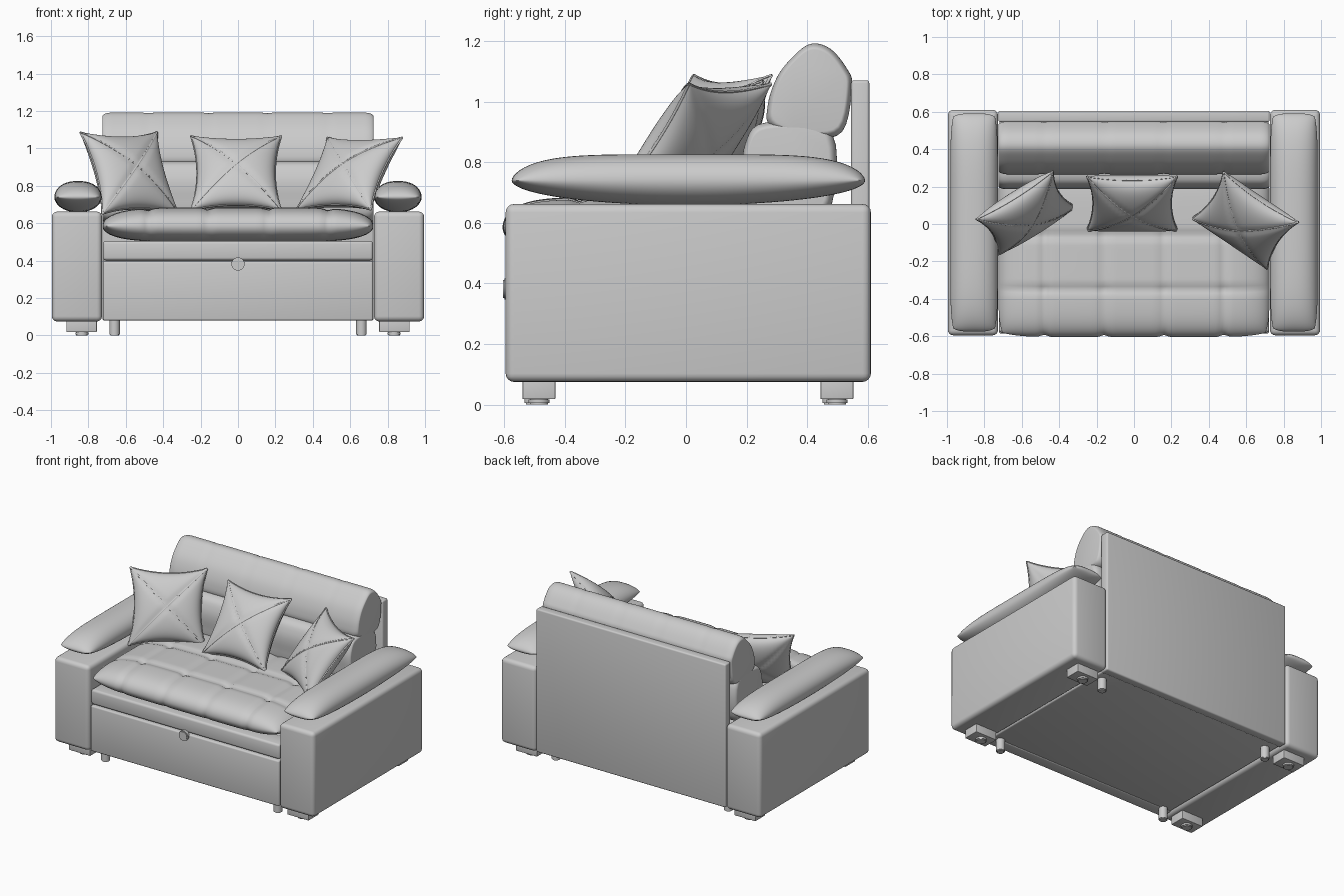
import bpy, bmesh, math
from mathutils import Matrix, Vector

cube = bpy.data.objects.get("Cube")
if cube:
    bpy.data.objects.remove(cube)

# One upholstery colour for everything
mat = bpy.data.materials.new("grey_upholstery")
mat.use_nodes = True
GREY = (0.6, 0.6, 0.6, 1)
mat.diffuse_color = GREY
mat.node_tree.nodes["Principled BSDF"].inputs["Base Color"].default_value = GREY

SEAMS = (-0.48, -0.16, 0.16, 0.48)


def finish(obj, angle=40):
    obj.data.materials.clear()
    obj.data.materials.append(mat)
    bpy.ops.object.select_all(action='DESELECT')
    obj.select_set(True)
    bpy.context.view_layer.objects.active = obj
    bpy.ops.object.shade_smooth_by_angle(angle=math.radians(angle))
    return obj


def from_bmesh(name, bm, angle=40):
    bmesh.ops.recalc_face_normals(bm, faces=bm.faces)
    mesh = bpy.data.meshes.new(name)
    bm.to_mesh(mesh)
    bm.free()
    obj = bpy.data.objects.new(name, mesh)
    bpy.context.collection.objects.link(obj)
    return finish(obj, angle)


def box(name, x, y, z, bevel=0.01, segments=3):
    """Rounded box from (min, max) extents."""
    bm = bmesh.new()
    bmesh.ops.create_cube(bm, size=1)
    for v in bm.verts:
        v.co = [(lo + hi) / 2 + c * (hi - lo) for c, (lo, hi) in zip(v.co, (x, y, z))]
    if bevel:
        bmesh.ops.bevel(bm, geom=bm.edges[:], offset=bevel, segments=segments,
                        profile=0.5, affect='EDGES')
    return from_bmesh(name, bm)


def cylinder(name, centre, radius, depth, axis='Z', bevel=0.005):
    bm = bmesh.new()
    bmesh.ops.create_cone(bm, cap_ends=True, segments=24, radius1=radius,
                          radius2=radius, depth=depth)
    rims = [e for e in bm.edges if abs(e.verts[0].co.z - e.verts[1].co.z) < 1e-5]
    bmesh.ops.bevel(bm, geom=rims, offset=bevel, segments=2, affect='EDGES')
    turn = Matrix.Rotation(math.pi / 2, 4, 'X') if axis == 'Y' else Matrix()
    bm.transform(Matrix.Translation(centre) @ turn)
    return from_bmesh(name, bm)


def puff(name, shape, n, m, matrix):
    """Stuffed cushion: shape(u, v, side) gives a point; both sides share a rim."""
    bm = bmesh.new()
    for side in (1, -1):
        grid = [[bm.verts.new(shape(math.sin(math.pi * (i / n - 0.5)),
                                    math.sin(math.pi * (j / m - 0.5)), side))
                 for j in range(m + 1)] for i in range(n + 1)]
        for i in range(n):
            for j in range(m):
                bm.faces.new((grid[i][j], grid[i + 1][j], grid[i + 1][j + 1], grid[i][j + 1]))
    bmesh.ops.remove_doubles(bm, verts=bm.verts[:], dist=1e-5)
    bm.transform(matrix)
    return from_bmesh(name, bm, 70)


def swell(u, v, p, q):
    return (max(0, 1 - abs(u) ** p) * max(0, 1 - abs(v) ** p)) ** q


def groove(x, lines, width):
    return max(math.exp(-((x - s) / width) ** 2) for s in lines)


def smooth_loop(points, steps=5):
    """Closed Catmull-Rom loop through a few profile points."""
    out, n = [], len(points)
    for i in range(n):
        a, b, c, d = (Vector(points[(i + k) % n]) for k in (-1, 0, 1, 2))
        for s in range(steps):
            t = s / steps
            out.append(0.5 * (2 * b + (c - a) * t + (2 * a - 5 * b + 4 * c - d) * t * t
                              + (3 * b - a - 3 * c + d) * t ** 3))
    return out


def back_cushion(name, profile, half=0.725):
    """Side profile swept across the width, rounded at the ends and pinched at seams."""
    loop = smooth_loop(profile)
    mid = sum(loop, Vector((0, 0))) / len(loop)
    bm, rings, n = bmesh.new(), [], 72
    for i in range(n + 1):
        x = half * math.sin(math.pi * (i / n - 0.5))
        end = max(0, (abs(x) - half + 0.05) / 0.05)
        scale = 0.86 + 0.14 * math.sqrt(max(0, 1 - end * end)) - 0.025 * groove(x, SEAMS, 0.015)
        rings.append([bm.verts.new((x, *(mid + (p - mid) * scale))) for p in loop])
    for a, b in zip(rings, rings[1:]):
        for k in range(len(loop)):
            j = (k + 1) % len(loop)
            bm.faces.new((a[k], a[j], b[j], b[k]))
    bm.faces.new(rings[0])
    bm.faces.new(rings[-1])
    return from_bmesh(name, bm, 60)


# Frame: body, drawer, rail and back panel
box("base_body", (-0.72, 0.72), (-0.54, 0.56), (0.085, 0.5))
box("drawer_front", (-0.722, 0.722), (-0.585, -0.5), (0.08, 0.395))
box("seat_rail", (-0.722, 0.722), (-0.58, -0.45), (0.402, 0.505), 0.015)
box("back_panel", (-0.725, 0.725), (0.545, 0.605), (0.08, 1.07))
cylinder("drawer_pull", (0, -0.588, 0.382), 0.035, 0.03, 'Y')


# Seat cushion with tufted squares
def seat_shape(u, v, side):
    x, y = 0.725 * u * (1 - 0.03 * v ** 8), -0.135 + 0.47 * v * (1 - 0.05 * u ** 8)
    gx, gy = groove(x, SEAMS, 0.022), groove(y, (-0.35, -0.06), 0.022)
    y += 0.012 * gx * max(0, -v) ** 6
    dip = 0.012 * max(gx, gy) + 0.018 * gx * gy
    lift = swell(u, v, 6, 0.5)
    return x, y, 0.585 + (lift * (0.1 - dip) if side > 0 else -0.085 * lift)


puff("seat_cushion", seat_shape, 96, 72, Matrix())

# Back cushions
back_cushion("lower_back_cushion", [(0.23, 0.62), (0.19, 0.74), (0.195, 0.86), (0.26, 0.93),
                                    (0.48, 0.9), (0.46, 0.62)])
back_cushion("upper_back_cushion", [(0.28, 0.915), (0.27, 0.99), (0.30, 1.08), (0.35, 1.145),
                                    (0.41, 1.19), (0.475, 1.175), (0.53, 1.11), (0.548, 1.05),
                                    (0.515, 0.9), (0.40, 0.88)])


# Arms with padded tops and feet
def pad_shape(u, v, side):
    x, y = 0.127 * u * (1 - 0.12 * v ** 8), 0.583 * v * (1 - 0.03 * u ** 4)
    lift = swell(u, v, 2, 0.5) if side < 0 else swell(u, 0, 2.3, 0.5) * swell(0, v, 5, 0.6)
    return x, y, lift * (0.086 if side > 0 else -0.082)


for s, label in ((1, "left"), (-1, "right")):
    def span(a, b):
        return tuple(sorted((s * a, s * b)))
    box(label + "_arm", span(0.727, 0.995), (-0.595, 0.61), (0.075, 0.662), 0.028, 4)
    puff(label + "_arm_pad", pad_shape, 24, 40, Matrix.Translation((s * 0.855, 0.008, 0.74)))
    for end, y in (("front", -0.485), ("back", 0.498)):
        box(f"{label}_{end}_foot", span(0.755, 0.918), (y - 0.054, y + 0.054), (0.018, 0.09), 0.003)
        cylinder(f"{label}_{end}_foot_glide", (s * 0.835, y, 0.011), 0.035, 0.022)
        cylinder(f"{label}_{end}_leg", (s * 0.66, y - 0.02, 0.05), 0.028, 0.1)


# Throw pillows with crossed piping
def pillow_shape(u, v, side):
    pinch = 0.14
    t = 0.095 * swell(u, v, 2, 0.42)
    t *= 1 - 0.1 * math.exp(-((abs(u) - abs(v)) / 0.1) ** 2)
    return (0.242 * u * (1 - pinch * (1 - v * v)),
            -side * t, 0.245 * v * (1 - pinch * (1 - u * u)))


def piping(name, paths, matrix):
    curve = bpy.data.curves.new(name, 'CURVE')
    curve.dimensions = '3D'
    curve.bevel_depth = 0.005
    curve.bevel_resolution = 1
    for path in paths:
        line = curve.splines.new('POLY')
        line.points.add(len(path) - 1)
        for point, co in zip(line.points, path):
            point.co = (*(matrix @ Vector(co)), 1)
    obj = bpy.data.objects.new(name, curve)
    bpy.context.collection.objects.link(obj)
    bpy.ops.object.select_all(action='DESELECT')
    obj.select_set(True)
    bpy.context.view_layer.objects.active = obj
    bpy.ops.object.convert(target='MESH')
    finish(bpy.context.object, 60)


STEPS = [math.sin(math.pi * (i / 24 - 0.5)) for i in range(25)]
PATHS = [[pillow_shape(t, k * t, 1) for t in STEPS] for k in (1, -1)]
PATHS += [[pillow_shape(t, k, 1) for t in STEPS] for k in (1, -1)]
PATHS += [[pillow_shape(k, t, 1) for t in STEPS] for k in (1, -1)]

for label, centre, yaw, lean in (("middle", (-0.01, 0.11, 0.868), 0, 36),
                                 ("right", (-0.58, 0.06, 0.868), 32, 27),
                                 ("left", (0.595, 0.02, 0.865), -34, 38)):
    place = (Matrix.Translation(centre) @ Matrix.Rotation(math.radians(yaw), 4, 'Z')
             @ Matrix.Rotation(math.radians(-lean), 4, 'X'))
    puff(label + "_throw_pillow", pillow_shape, 32, 32, place)
    piping(label + "_pillow_piping", PATHS, place)
